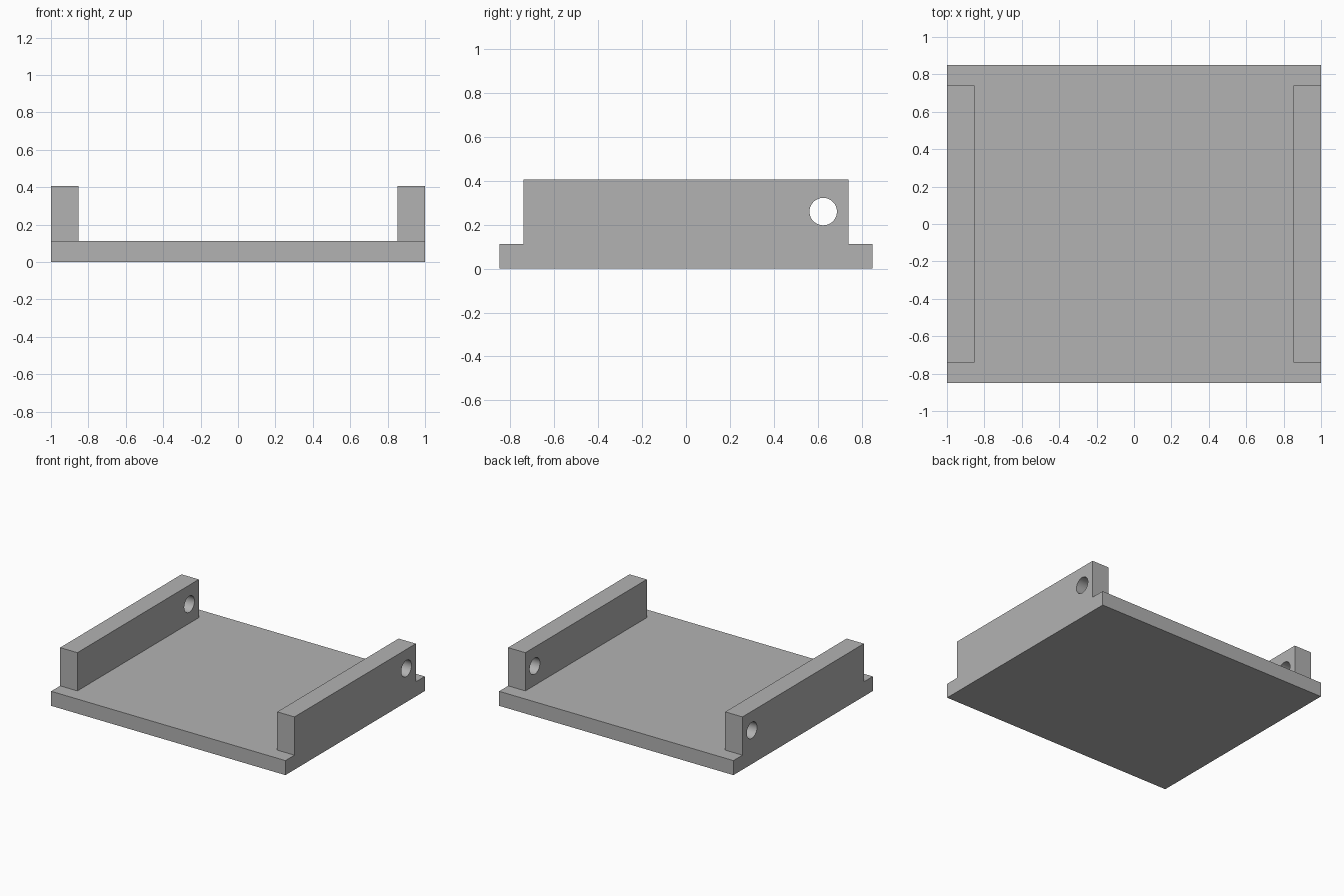
import bpy
import math

default_cube = bpy.data.objects.get("Cube")
if default_cube:
    bpy.data.objects.remove(default_cube, do_unlink=True)

# Overall dimensions
WIDTH, DEPTH, BASE_H = 2.0, 1.70, 0.112
WALL_T, WALL_L, TOP = 0.147, 1.48, 0.407
HOLE_Y, HOLE_Z, HOLE_R = 0.625, 0.26, 0.0625

grey = bpy.data.materials.new("plain grey")
grey.use_nodes = True
colour = (0.448, 0.448, 0.448, 1)
grey.diffuse_color = colour
grey.node_tree.nodes["Principled BSDF"].inputs["Base Color"].default_value = colour


def box(name, size, centre):
    bpy.ops.mesh.primitive_cube_add(size=1, location=centre)
    obj = bpy.context.object
    obj.name = name
    obj.scale = size
    bpy.ops.object.transform_apply(location=False, rotation=False, scale=True)
    obj.data.materials.append(grey)
    return obj


def drill(obj, x):
    """Bore a round hole through a wall along x."""
    bpy.ops.mesh.primitive_cylinder_add(
        vertices=48, radius=HOLE_R, depth=WALL_T * 2,
        location=(x, HOLE_Y, HOLE_Z), rotation=(0, math.pi / 2, 0))
    cutter = bpy.context.object
    cutter.hide_render = True
    cutter.data.materials.append(grey)
    mod = obj.modifiers.new("pin hole", 'BOOLEAN')
    mod.operation = 'DIFFERENCE'
    mod.solver = 'EXACT'
    mod.object = cutter
    bpy.ops.object.select_all(action='DESELECT')
    obj.select_set(True)
    bpy.context.view_layer.objects.active = obj
    bpy.ops.object.modifier_apply(modifier=mod.name)
    bpy.data.objects.remove(cutter, do_unlink=True)
    bpy.ops.object.shade_smooth_by_angle(angle=math.radians(30))


# Flat base plate
box("base_plate", (WIDTH, DEPTH, BASE_H), (0, 0, BASE_H / 2))

# Side walls flush with the plate's outer edges, each with a hole near the back
for side, name in ((1, "left_wall"), (-1, "right_wall")):
    x = side * (WIDTH - WALL_T) / 2
    wall = box(name, (WALL_T, WALL_L, TOP - BASE_H), (x, 0, (TOP + BASE_H) / 2))
    drill(wall, x)
